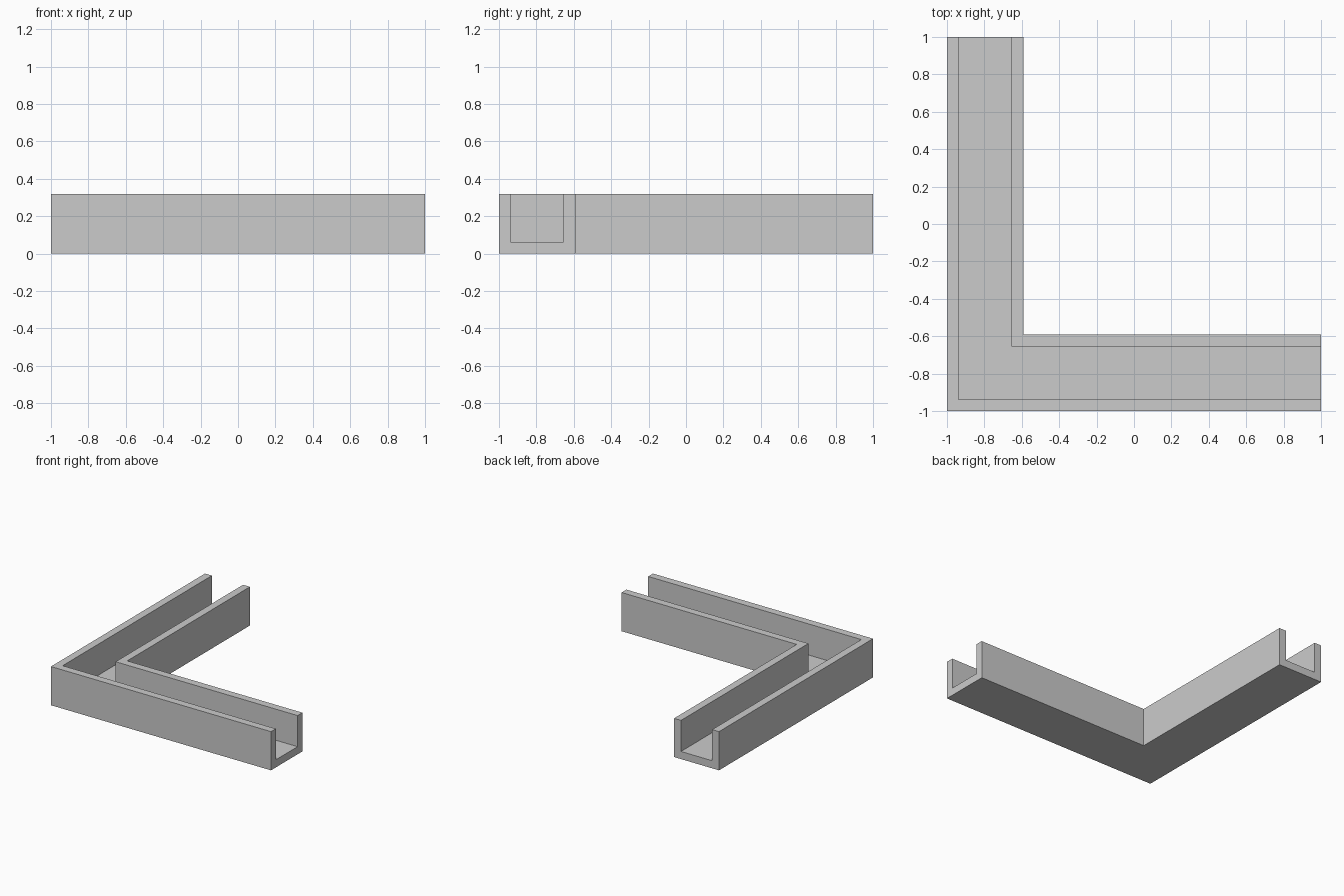
import bpy, bmesh

cube = bpy.data.objects.get("Cube")
if cube:
    bpy.data.objects.remove(cube, do_unlink=True)

# Plain grey material
grey = bpy.data.materials.new("plain grey")
grey.use_nodes = True
colour = (0.6, 0.6, 0.6, 1)
grey.diffuse_color = colour
grey.node_tree.nodes["Principled BSDF"].inputs["Base Color"].default_value = colour

# U-shaped channel section: offset across the channel, height
outer, inner, height, wall = -1.0, -0.592, 0.318, 0.0625
section = [(outer, 0), (inner, 0), (inner, height), (inner - wall, height),
           (inner - wall, wall), (outer + wall, wall),
           (outer + wall, height), (outer, height)]

# Sweep the section along two arms with a mitred corner
bm = bmesh.new()
stations = [[bm.verts.new((o, 1, z)) for o, z in section],
            [bm.verts.new((o, o, z)) for o, z in section],
            [bm.verts.new((1, o, z)) for o, z in section]]
count = len(section)
for a, b in zip(stations, stations[1:]):
    for i in range(count):
        j = (i + 1) % count
        bm.faces.new((a[i], a[j], b[j], b[i]))

# Open channel ends
bm.faces.new(stations[0])
bm.faces.new(stations[-1])
bmesh.ops.recalc_face_normals(bm, faces=bm.faces)

mesh = bpy.data.meshes.new("corner_channel")
bm.to_mesh(mesh)
bm.free()
mesh.materials.append(grey)
channel = bpy.data.objects.new("corner_channel", mesh)
bpy.context.collection.objects.link(channel)
